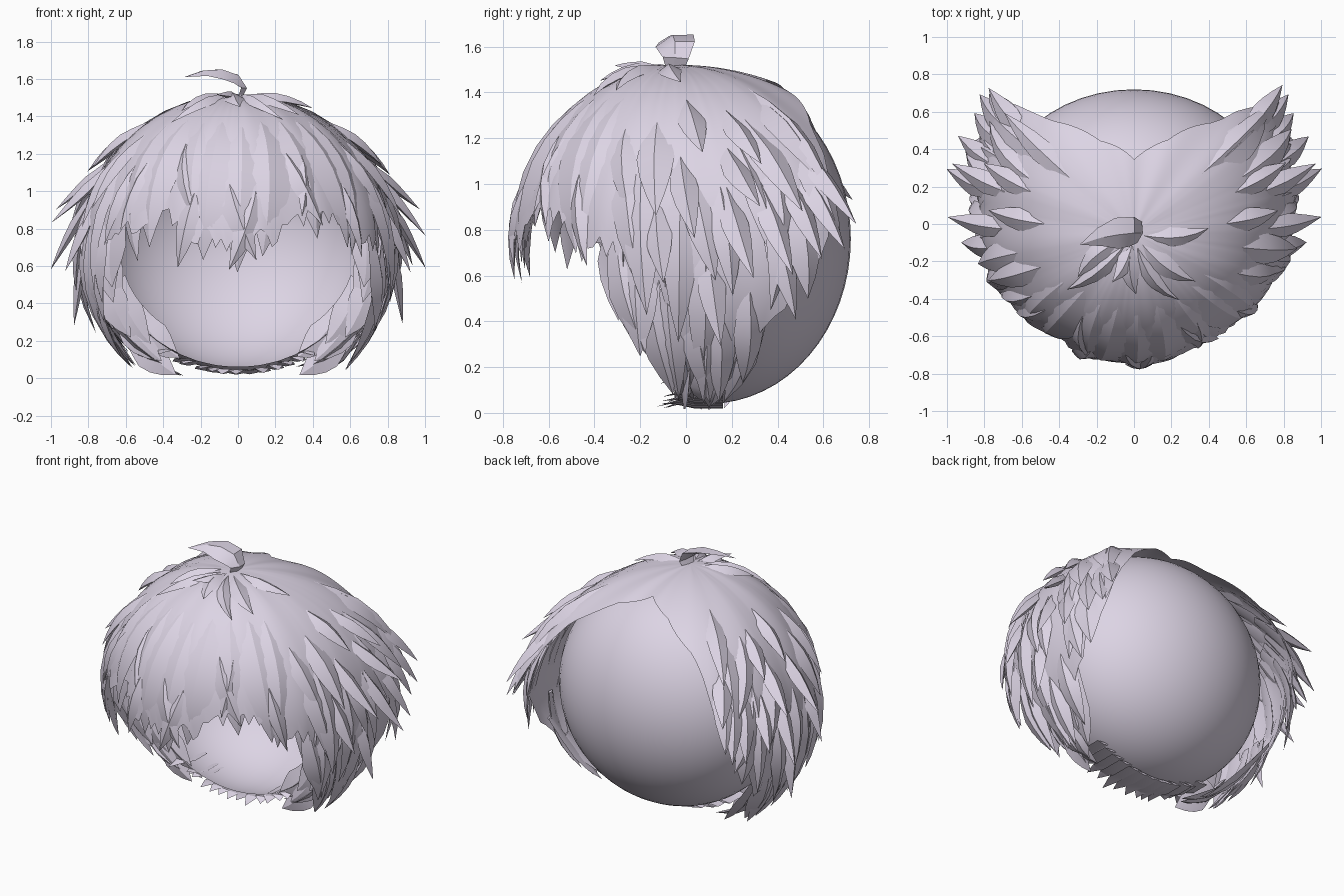
import bpy, bmesh, math, random
from mathutils import Vector

random.seed(11)
cube = bpy.data.objects.get("Cube")
if cube:
    bpy.data.objects.remove(cube, do_unlink=True)

mat = bpy.data.materials.new("pale lilac")
mat.use_nodes = True
COLOR = (0.72, 0.66, 0.78, 1)
mat.diffuse_color = COLOR
mat.node_tree.nodes["Principled BSDF"].inputs["Base Color"].default_value = COLOR

# Hair envelope: degrees from the front -> radius, and how far it falls
RADIUS = [(0, .7), (35, .71), (55, .75), (80, .8), (100, .85), (115, .92), (134, 1.0), (180, 1.0)]
FALL = [(0, 99), (18, 96), (35, 87), (50, 91), (62, 96), (70, 100), (73, 118), (79, 121), (85, 114), (90, 136),
        (100, 149), (110, 145), (118, 128), (125, 110), (131, 97), (136, 82), (143, 50), (160, 33), (180, 24)]
HEART = Vector((0, 0, .75))
FORWARD = Vector((0, -1, 0))


def lookup(keys, a):
    a = min(abs(a), 180)
    for (a0, v0), (a1, v1) in zip(keys, keys[1:]):
        if a <= a1:
            return v0 + (v1 - v0) * (a - a0) / (a1 - a0)


def envelope(a, fall, lift=0):
    """Point on the hair envelope at a turn and fall in degrees."""
    t, p = math.radians(a), math.radians(fall)
    r = (lookup(RADIUS, a) + lift) * math.sin(p)
    return Vector((r * math.sin(t), -.05 - r * math.cos(t), .72 + (.8 + lift) * math.cos(p)))


def skull_point(x, y, z):
    return Vector((x * .74, .1 + y * .62, .76 + z * .72))


def finish(name, bm, angle=35):
    bmesh.ops.recalc_face_normals(bm, faces=bm.faces)
    mesh = bpy.data.meshes.new(name)
    bm.to_mesh(mesh)
    bm.free()
    mesh.materials.append(mat)
    obj = bpy.data.objects.new(name, mesh)
    bpy.context.collection.objects.link(obj)
    bpy.ops.object.select_all(action="DESELECT")
    obj.select_set(True)
    bpy.context.view_layer.objects.active = obj
    bpy.ops.object.shade_smooth_by_angle(angle=math.radians(angle))


def add_lock(bm, path, normals, width, thick, root=.5):
    """Pointed lock with a diamond section, widest at its middle."""
    rings, n = [], len(path) - 1
    for i in range(n):
        s = i / n
        w = width * (root + (1 - root) * s / .5 if s < .5 else 1 - ((s - .5) / .5) ** 1.6)
        tangent = (path[i + 1] - path[max(i - 1, 0)]).normalized()
        side = tangent.cross(normals[i]).normalized()
        up = side.cross(tangent)
        k = thick * w / width
        rings.append([bm.verts.new(path[i] + d) for d in
                      (side * w, up * k, -side * w, -up * k * .4)])
    tip = bm.verts.new(path[-1])
    for a, b in zip(rings, rings[1:]):
        for j in range(4):
            bm.faces.new((a[j], a[j - 1], b[j - 1], b[j]))
    for j in range(4):
        bm.faces.new((rings[-1][j], rings[-1][j - 1], tip))
    bm.faces.new(rings[0])


def hair_lock(bm, a, start, end, width, thick, lean=0, flare=.04, depth=0, steps=6, facing=None):
    """Lock along the envelope: root sunk into the cap, tip leaning round and lifting."""
    path = []
    for i in range(steps + 1):
        s = i / steps
        path.append(envelope(a + lean * s ** 1.5, start + (end - start) * s,
                             flare * s ** 2.5 - .035 * (1 - s) ** 2 - depth))
    add_lock(bm, path, [facing or (p - HEART).normalized() for p in path], width, thick)


def jitter(v, amount):
    return v * random.uniform(1 - amount, 1 + amount)


# Skull: rounded back of the head, open at the face
bm = bmesh.new()
bmesh.ops.create_uvsphere(bm, u_segments=48, v_segments=32, radius=1)
for v in bm.verts:
    v.co = skull_point(*v.co)
bmesh.ops.bisect_plane(bm, geom=bm.verts[:] + bm.edges[:] + bm.faces[:], plane_co=(0, -.05, 0),
                       plane_no=FORWARD, clear_outer=True)
finish("skull", bm)

# Hair cap: continuous sheet with an uneven hem
bm = bmesh.new()
COLS, ROWS = 144, 14
crown = bm.verts.new(envelope(0, 0))
grid = []
for c in range(COLS):
    a = -180 + 360 * c / COLS
    notch = random.uniform(.86, .95) if abs(a) < 141 else .97
    furrow = .006 * math.sin(c * math.tau / 12)
    grid.append([bm.verts.new(envelope(a, lookup(FALL, a) * notch * r / ROWS, furrow * r / ROWS))
                 for r in range(1, ROWS + 1)])
for c in range(COLS):
    left, right = grid[c - 1], grid[c]
    bm.faces.new((crown, left[0], right[0]))
    for r in range(ROWS - 1):
        bm.faces.new((left[r], left[r + 1], right[r + 1], right[r]))
finish("hair_cap", bm)

# Fringe: broad locks across the forehead, curling inward
bm = bmesh.new()
for a in (-56, -41, -26, -12, 3, 18, 32, 47, 60):
    end = lookup(FALL, a) * random.uniform(.98, 1.04)
    hair_lock(bm, a, 22, end, jitter(.13, .12), .035, random.uniform(-8, 8), -.02, steps=9)
for a in (-58, -48, -33, -19, -6, 10, 25, 37, 52):
    end = lookup(FALL, a) * random.uniform(.9, 1.04)
    hair_lock(bm, a, end - 40, end, jitter(.065, .2), .035, random.choice((-14, -8, 8, 14)), .01)
finish("fringe", bm, 25)

# Side locks: overlapping tiers sweeping down and back
for side, name in ((1, "left"), (-1, "right")):
    bm = bmesh.new()
    for tier, gap, length in ((1, 6, 36), (.9, 10, 58), (.7, 12, 40)):
        for a in range(70, 136, gap):
            turn = a + random.uniform(-2, 2)
            lean = random.uniform(-5, 11) if turn < 122 else 2
            end = min(lookup(FALL, turn + max(lean, 0)) * tier * random.uniform(.94, 1.05), 141)
            hair_lock(bm, side * turn, max(end - length, 16), end, jitter(.078, .25), .035,
                      side * lean, random.uniform(.02, .09))
    # outermost tips standing away from the sides and rear wings
    for a, end, flare in ((92, 84, .17), (106, 96, .18), (108, 82, .16), (84, 100, .12), (100, 116, .15),
                          (116, 94, .14), (112, 66, .07), (96, 60, .05), (124, 90, .1), (129, 88, .12),
                          (132, 80, .13)):
        hair_lock(bm, side * a, end - 28, end + random.uniform(-4, 4), .062, .04, side * 3, flare)
    # inner locks closing the gap beside the face
    for a, start, end, depth in ((72, 72, 108, .06), (79, 70, 115, .07), (87, 70, 108, .05), (88, 82, 122, .1),
                                 (88, 98, 132, .07), (90, 106, 140, .12), (92, 118, 148, .08),
                                 (94, 124, 154, .14), (97, 130, 156, .05)):
        hair_lock(bm, side * a, start, end, .085, .025, 0, .02, depth, facing=FORWARD)
    # nape locks curling under the head
    for a in range(92, 122, 5):
        root = envelope(side * a, lookup(FALL, a) - 20, -.02)
        tip = Vector((side * random.uniform(.26, .5), .2 * (a - 92) / 30, random.uniform(.01, .08)))
        path = [root.lerp(tip, i / 4) - Vector((0, 0, .03 * math.sin(math.pi * i / 4))) for i in range(5)]
        add_lock(bm, path, [(p - HEART).normalized() for p in path], .06, .025)
    finish(name + "_locks", bm, 25)

# Nape fringe: short uneven spikes following the lower rim of the skull
bm = bmesh.new()
for i in range(-6, 7):
    x = i * .085 + random.uniform(-.02, .02)
    path = [skull_point(x, y, -math.sqrt(1 - x * x - y * y) - .02) for y in (.1, -.1, -.22)]
    path.append(Vector((x * .82, random.uniform(-.13, -.06), path[-1].z - random.uniform(.0, .03))))
    add_lock(bm, path, [Vector((0, 0, -1))] * 3, .05, .01, 1)
finish("nape_fringe", bm, 25)

# Crown: uneven locks sweeping out of the whorl
bm = bmesh.new()
for a, end, width, lean in ((-66, 30, .06, 14), (-38, 38, .05, -12), (-14, 27, .06, 16), (12, 36, .045, 22),
                            (36, 33, .06, 16), (78, 28, .055, 16)):
    hair_lock(bm, a, 0, end, width, .035, lean, .02)
hair_lock(bm, -10, 2, 22, .05, .03, -14, .06)
finish("crown_locks", bm, 25)

# Curled tuft standing on the crown
bm = bmesh.new()
path = [Vector(p) for p in ((0, -.05, 1.48), (.03, -.045, 1.55), (-.01, -.04, 1.6), (-.09, -.05, 1.625),
                            (-.18, -.07, 1.63), (-.29, -.11, 1.61))]
normals = [Vector((1, -.2, .1)), Vector((1, -.2, .3)), Vector((.7, -.3, .7)), Vector((.2, -.3, 1)),
           Vector((-.1, -.3, 1)), Vector((-.2, -.3, 1))]
add_lock(bm, path, normals, .095, .03, .35)
finish("crown_tuft", bm, 25)
